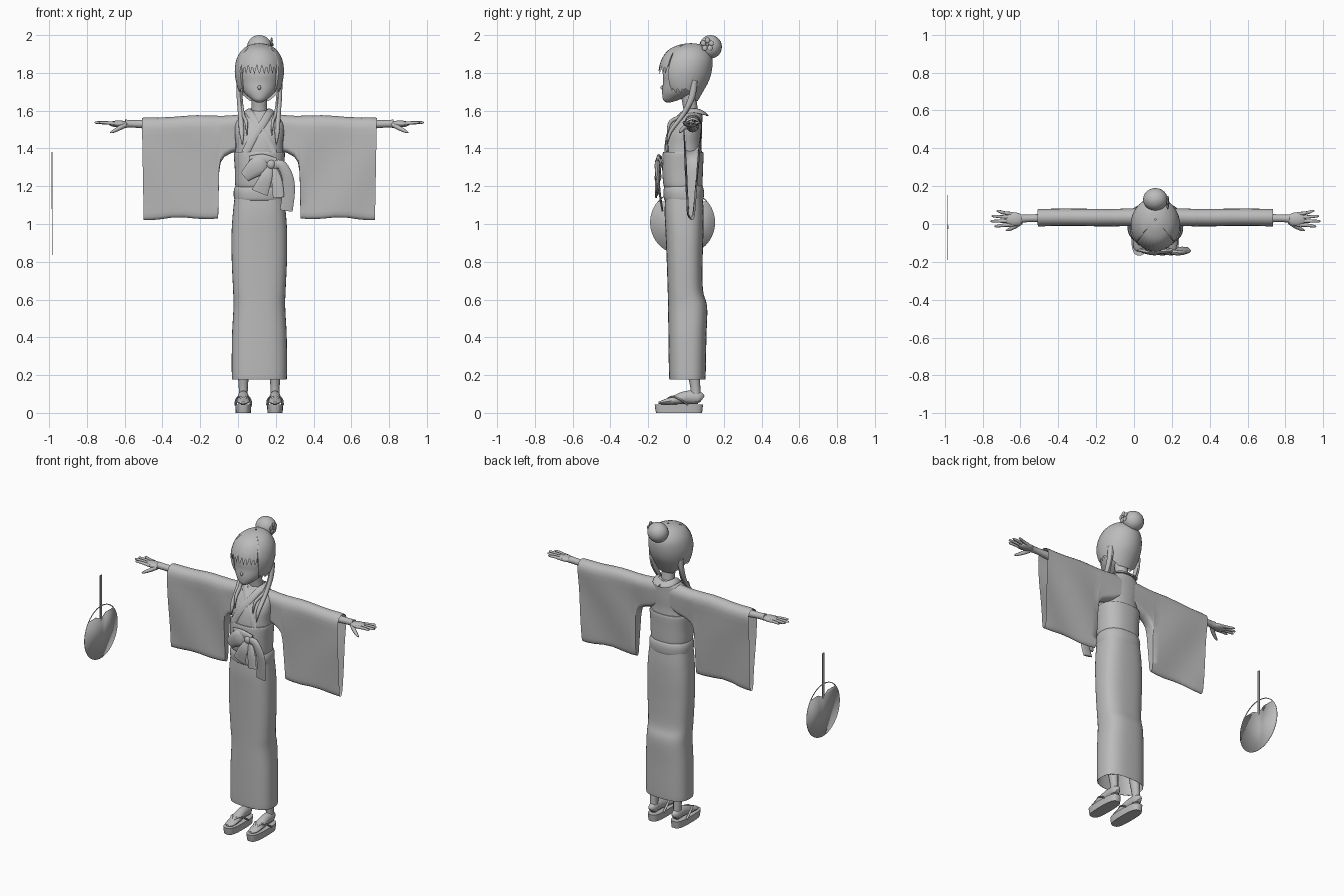
import bpy, bmesh, math
from mathutils import Vector

CX = 0.113                      # body centre line
FAR_BACK = Vector((0, 1000, 0))
FAR_BELOW = Vector((0, 0, -1000))

grey = bpy.data.materials.new("plain_grey")
grey.diffuse_color = (0.5, 0.5, 0.5, 1)


def make(name, rings, caps=True, closed=True):
    """Skin a list of equal-length rings of points."""
    bm = bmesh.new()
    vs = [[bm.verts.new(p) for p in r] for r in rings]
    n = len(rings[0])
    for a, b in zip(vs, vs[1:]):
        for i in range(n if closed else n - 1):
            j = (i + 1) % n
            bm.faces.new((a[i], a[j], b[j], b[i]))
    if caps:
        bm.faces.new(vs[0][::-1])
        bm.faces.new(vs[-1])
    bmesh.ops.recalc_face_normals(bm, faces=bm.faces)
    return finish(name, bm)


def finish(name, bm):
    me = bpy.data.meshes.new(name)
    bm.to_mesh(me)
    bm.free()
    me.materials.append(grey)
    ob = bpy.data.objects.new(name, me)
    bpy.context.collection.objects.link(ob)
    return ob


def spline(rows, t):
    """Smooth curve through rows, t counted in rows."""
    last = len(rows) - 1
    i = min(int(t), last - 1)
    f = t - i
    p = [rows[max(0, min(last, i + k))] for k in (-1, 0, 1, 2)]
    return [b + 0.5 * f * (c - a + f * (2*a - 5*b + 4*c - d + f * (3*(b - c) + d - a)))
            for a, b, c, d in zip(*p)]


def oval(row, a, cx, power):
    """Point on a rounded section (z, half width, front y, back y); a = 0 is the front."""
    z, rx, y0, y1 = row
    s, c = math.sin(a), -math.cos(a)
    e = 2 / power
    return Vector((cx + rx * math.copysign(abs(s) ** e, s),
                   (y0 + y1) / 2 + (y1 - y0) / 2 * math.copysign(abs(c) ** e, c), z))


def loft(name, rows, cx=CX, power=2.2, n=40, steps=5, caps=True):
    m = (len(rows) - 1) * steps
    return make(name, [[oval(spline(rows, k / steps), 2 * math.pi * i / n, cx, power)
                        for i in range(n)] for k in range(m + 1)], caps)


def tube(name, rows, hub=FAR_BACK, n=12, steps=5):
    """Sweep an oval (x, y, z, half width, half thickness); thickness faces away from hub."""
    m = (len(rows) - 1) * steps
    pts = [spline(rows, k / steps) for k in range(m + 1)]
    rings = []
    for k, q in enumerate(pts):
        p = Vector(q[:3])
        d = (Vector(pts[min(k + 1, m)][:3]) - Vector(pts[max(k - 1, 0)][:3])).normalized()
        side = d.cross(p - hub).normalized()
        out = side.cross(d)
        rings.append([p + side * q[3] * math.cos(2 * math.pi * i / n)
                      + out * q[4] * math.sin(2 * math.pi * i / n) for i in range(n)])
    return make(name, rings)


def ball(name, loc, size):
    bm = bmesh.new()
    bmesh.ops.create_uvsphere(bm, u_segments=24, v_segments=14, radius=1)
    for v in bm.verts:
        v.co = Vector(loc) + Vector([a * b for a, b in zip(v.co, size)])
    return finish(name, bm)


# Face, nose and neck
loft("head", [(1.643, .012, -.105, -.085), (1.66, .042, -.122, -.03), (1.70, .084, -.126, .05),
              (1.75, .105, -.122, .09), (1.80, .112, -.122, .11), (1.87, .105, -.105, .115),
              (1.92, .06, -.06, .08)], power=2)
ball("nose", (CX, -.122, 1.722), (.009, .013, .012))
tube("neck", [(CX, .03, 1.52, .05, .045), (CX, .025, 1.60, .042, .038), (CX, .01, 1.70, .042, .04)])

# Hair cap with a jagged fringe and longer sides
hair = [(1.64, .075, -.05, .055), (1.70, .108, -.11, .09), (1.76, .125, -.14, .122),
        (1.82, .13, -.144, .138), (1.88, .118, -.125, .138), (1.925, .088, -.088, .112),
        (1.95, .045, -.03, .08), (1.957, .004, .02, .03)]


def hem(a):
    a = abs(a)
    if a < 0.85:
        return 1.785 + 0.06 * abs((a * 5.5 + 0.4) % 1 * 2 - 1)
    if a < 1.6:
        return 1.69 + 0.03 * abs((a * 4) % 1 * 2 - 1)
    return 1.72 - 0.07 * min(1, (a - 1.6) / 0.9)


def start(z):
    lo, hi = 0, 5
    for _ in range(25):
        mid = (lo + hi) / 2
        lo, hi = (mid, hi) if spline(hair, mid)[0] < z else (lo, mid)
    return lo


angles = [2 * math.pi * i / 120 - math.pi for i in range(120)]
starts = [start(hem(a)) for a in angles]
make("hair", [[oval(spline(hair, s + (7 - s) * k / 28), a, CX, 2) for a, s in zip(angles, starts)]
              for k in range(29)], caps=False)
ball("hair_bun", (CX, .13, 1.938), (.065, .06, .062))

# Flower ornament on the bun
for i in range(5):
    a = 2 * math.pi * i / 5 + .3
    ball("flower_petal", (.178, .113 + .023 * math.cos(a), 1.95 + .023 * math.sin(a)), (.006, .014, .014))
ball("flower_centre", (.183, .113, 1.95), (.006, .008, .008))
tube("flower_pin", [(.14, .12, 1.95, .004, .004), (.18, .113, 1.95, .004, .004)], FAR_BELOW, 8)

# Kimono body, sash and skirt
loft("kimono_top", [(1.36, .128, -.115, .085), (1.42, .125, -.11, .082), (1.48, .13, -.095, .085),
                    (1.54, .125, -.06, .086), (1.58, .09, -.025, .086), (1.60, .052, -.01, .075)])
loft("wide_sash", [(1.19, .122, -.11, .083), (1.21, .128, -.12, .087), (1.29, .13, -.126, .09),
                   (1.365, .135, -.124, .093), (1.382, .132, -.12, .09)], power=2.4)
loft("waist_fold", [(1.12, .126, -.108, .087), (1.135, .134, -.117, .093), (1.17, .136, -.12, .095),
                    (1.195, .13, -.115, .09), (1.205, .12, -.105, .08)], power=2.4)
loft("skirt", [(.18, .143, -.085, .1), (.2, .146, -.09, .104), (.4, .145, -.093, .108),
               (.56, .137, -.095, .112), (.65, .139, -.097, .09), (.8, .146, -.102, .088),
               (.95, .147, -.108, .092), (1.06, .14, -.113, .093), (1.15, .13, -.11, .088)],
     power=2.7, caps=False)

# Collar bands: round the neck, then crossed over the chest
hub = Vector((CX, .04, 1.5))
for s, lift in ((-1, 0), (1, .008)):
    tube("collar_band", [(CX, .1, 1.585, .024, .007), (CX + s * .045, .085, 1.592, .024, .007),
                         (CX + s * .064, .04, 1.6, .02, .007), (CX + s * .05, -.012 - lift, 1.585, .02, .007),
                         (CX + s * .018, -.06 - lift, 1.53, .021, .007),
                         (CX - s * .03, -.092 - lift, 1.46, .022, .007),
                         (CX - s * .075, -.1 - lift, 1.375, .022, .007)], hub)


def sleeve_ring(s, u, top, bottom):
    """Teardrop section of a hanging sleeve at distance u from the centre line."""
    def half(d):
        arc = lambda q: math.sqrt(max(0, 1 - (1 - min(q, 1)) ** 2))
        return .05 * arc(d / .06) * arc((top - bottom - d) / .025) * (1 - .75 * d / .56)
    n, front, back = 18, [], []
    for k in range(n + 1):
        d = (top - bottom) * (1 - math.cos(math.pi * k / n)) / 2
        y = .036 - .02 * d + .006 * math.sin(16 * u + 9 * d) * min(1, d / .2)
        x = CX + s * (u - .01 * d / .55 * (u > .5))
        front.append(Vector((x, y - half(d), top - d)))
        back.append(Vector((x, y + half(d), top - d)))
    return front + back[-2:0:-1]


for s in (-1, 1):
    # Wide sleeves, open at the cuff
    make("sleeve", [sleeve_ring(s, *r) for r in (
        (.05, 1.58, 1.42), (.1, 1.58, 1.39), (.15, 1.575, 1.375), (.185, 1.573, 1.355),
        (.205, 1.573, 1.325), (.213, 1.573, 1.27), (.218, 1.573, 1.03), (.26, 1.574, 1.026),
        (.33, 1.576, 1.028), (.4, 1.572, 1.035), (.47, 1.566, 1.033), (.54, 1.564, 1.024),
        (.59, 1.565, 1.02), (.622, 1.562, 1.02))], caps=False)

    # Arm, palm, fingers
    arm = lambda u: CX + s * u
    tube("arm", [(arm(.2), .035, 1.52, .035, .035), (arm(.5), .033, 1.525, .028, .028),
                 (arm(.66), .03, 1.53, .02, .02), (arm(.71), .028, 1.531, .022, .023)])
    ball("palm", (arm(.745), .025, 1.53), (.052, .036, .018))
    for i, tip in enumerate((.85, .872, .865, .84)):
        y = -.004 + i * .019
        tube("finger", [(arm(.75), y, 1.53, .01, .01), (arm(.8), y * 1.15 - .002, 1.535, .009, .009),
                        (arm(tip - .012), y * 1.4 - .006, 1.537, .007, .007),
                        (arm(tip), y * 1.4 - .006, 1.536, .002, .002)], n=8)
    tube("thumb", [(arm(.71), .01, 1.525, .014, .014), (arm(.74), -.012, 1.508, .012, .012),
                   (arm(.775), -.03, 1.49, .008, .008), (arm(.79), -.034, 1.484, .002, .002)], n=8)

    # Long side locks falling on the chest
    for du, tip, w in ((0, 1.42, .013), (-.024, 1.47, .009)):
        tube("side_lock", [(arm(.106 + du * .3), .045, 1.76, .016, .016),
                           (arm(.107 + du * .4), .03, 1.67, w, .017),
                           (arm(.1 + du * .6), -.015, 1.58, w, .012),
                           (arm(.094 + du), -.082, tip + .07, w, .01),
                           (arm(.09 + du), -.1, tip, .002, .002)])

    # Leg, foot and sandal
    x = CX - .001 + s * .084
    tube("leg", [(x, .052, .06, .024, .028), (x, .05, .13, .024, .026), (x, .04, .22, .031, .034),
                 (x, .03, .36, .04, .042)])
    tube("foot", [(x, .085, .07, .012, .02), (x, .065, .08, .026, .034), (x, .0, .082, .03, .034),
                  (x, -.07, .066, .034, .022), (x, -.125, .056, .03, .011), (x, -.145, .053, .012, .006)],
         FAR_BELOW)
    loft("sandal", [(0, .04, -.158, .085), (.015, .041, -.162, .087), (.045, .043, -.166, .09)],
         x, 3, steps=1)
    for k in (-1, 1):
        tube("sandal_strap", [(x, -.108, .066, .006, .005), (x + k * .02, -.075, .086, .007, .005),
                              (x + k * .036, -.03, .07, .007, .005), (x + k * .04, .01, .042, .007, .005)],
             FAR_BELOW, 8)

# Bow on the front of the sash: loops, tails, knot
bow = {
    "bow_left_loop": [(.175, -.13, 1.325, .02, .01), (.11, -.15, 1.31, .05, .016), (.035, -.138, 1.25, .03, .008)],
    "bow_top_fold": [(.06, -.132, 1.345, .015, .006), (.13, -.145, 1.345, .025, .012), (.2, -.14, 1.33, .02, .01)],
    "bow_right_loop": [(.17, -.14, 1.3, .02, .01), (.225, -.152, 1.315, .025, .014), (.262, -.15, 1.25, .03, .01),
                       (.268, -.14, 1.17, .033, .006), (.255, -.125, 1.07, .034, .005)],
    "bow_short_tail": [(.175, -.14, 1.31, .018, .01), (.15, -.158, 1.25, .032, .008), (.115, -.15, 1.165, .045, .005)],
    "bow_long_tail": [(.18, -.14, 1.31, .018, .01), (.205, -.155, 1.23, .028, .008), (.215, -.158, 1.14, .03, .005)],
}
for name, rows in bow.items():
    tube(name, rows)
ball("bow_knot", (.175, -.145, 1.315), (.024, .02, .026))

# Round paper fan standing apart, handle upward
FX, FY, FZ, R = -.984, -.018, 1.008, .172
bm = bmesh.new()
rim = [math.radians(140 + 260 * i / 52) for i in range(53)]
edge = [(R * math.cos(a), R * math.sin(a)) for a in rim] + [(.05, .112), (0, .085), (-.05, .112)]
bm.faces.new([bm.verts.new((FX, FY + y, FZ + z)) for y, z in edge])
bmesh.ops.triangulate(bm, faces=bm.faces)
paper = finish("fan_paper", bm)
arc = [math.radians(40 + 100 * i / 24) for i in range(25)]
hoop = make("fan_hoop", [[Vector((FX, FY + r * math.cos(a), FZ + r * math.sin(a))) for r in (R - .005, R)]
                         for a in arc], caps=False, closed=False)
for ob in (paper, hoop):
    mod = ob.modifiers.new("thickness", "SOLIDIFY")
    mod.thickness, mod.offset = .003, 0
make("fan_handle", [[Vector((FX + a * .003, FY + b * .009, z)) for a, b in ((-1, -1), (1, -1), (1, 1), (-1, 1))]
                    for z in (1.08, 1.38)])

# Smooth shading with sharp edges kept
bpy.ops.object.select_all(action='SELECT')
bpy.context.view_layer.objects.active = paper
bpy.ops.object.shade_smooth_by_angle(angle=math.radians(45))
